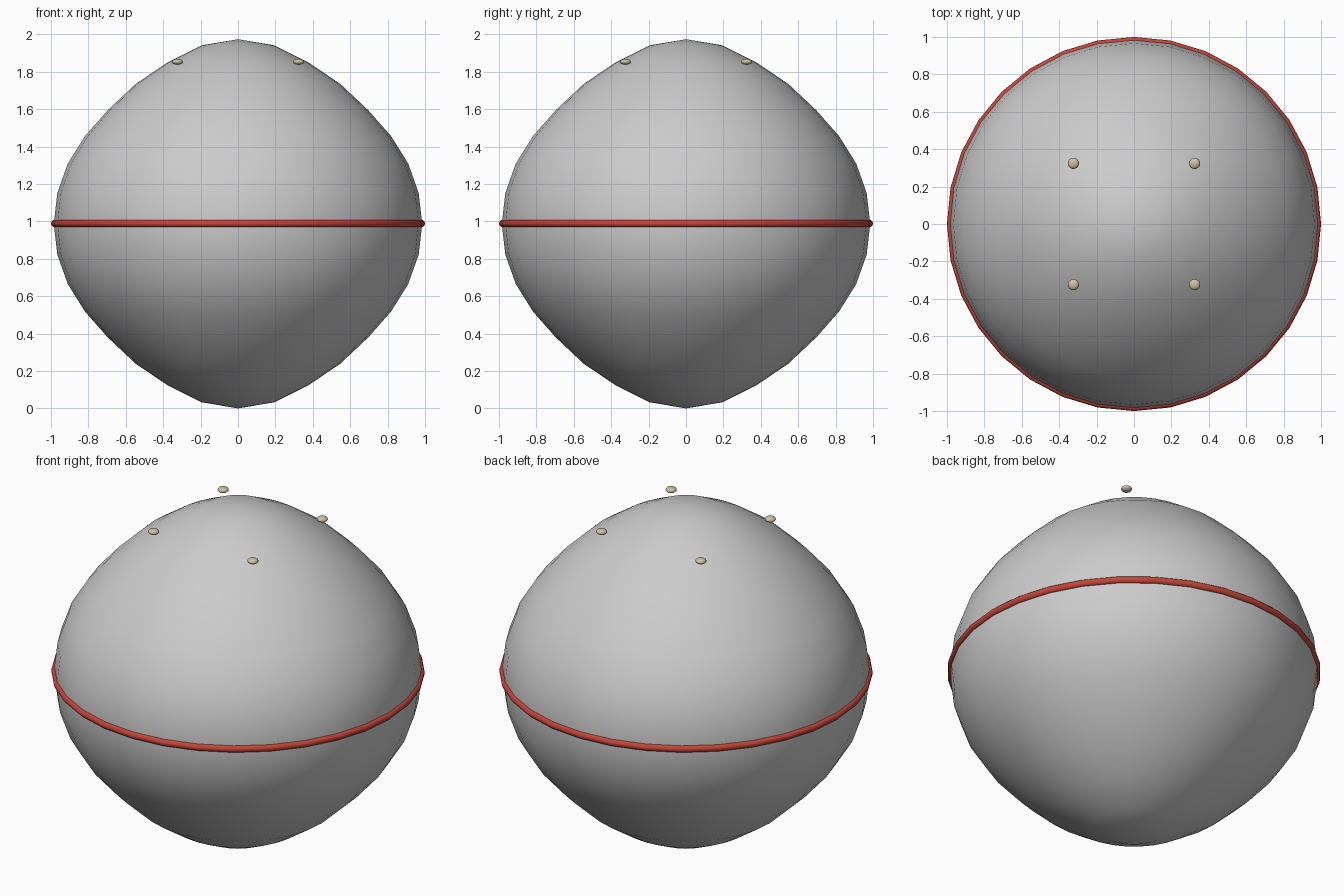
import bpy, bmesh, math
from mathutils import Matrix

if "Cube" in bpy.data.objects:
    bpy.data.objects.remove(bpy.data.objects["Cube"])

CZ = 0.987   # height of the equator
SEG = 32


def material(name, rgb):
    m = bpy.data.materials.new(name)
    m.diffuse_color = (*rgb, 1)
    m.use_nodes = True
    m.node_tree.nodes["Principled BSDF"].inputs["Base Color"].default_value = m.diffuse_color
    return m


def finish(bm, name, mat=None):
    bmesh.ops.recalc_face_normals(bm, faces=bm.faces)
    for f in bm.faces:
        f.smooth = True
    me = bpy.data.meshes.new(name)
    bm.to_mesh(me)
    bm.free()
    ob = bpy.data.objects.new(name, me)
    bpy.context.collection.objects.link(ob)
    if mat:
        me.materials.append(mat)
    return ob


red = material("red", (0.55, 0.06, 0.04))
tan = material("tan", (0.62, 0.53, 0.36))

# Body: slightly pointed ball, profile mirrored about the equator
half = [(0, 0.987), (0.195, 0.954), (0.377, 0.863), (0.547, 0.748),
        (0.697, 0.607), (0.819, 0.468), (0.910, 0.322), (0.966, 0.165)]
profile = half + [(0.985, 0)] + [(r, -z) for r, z in reversed(half)]
bm = bmesh.new()
verts = [bm.verts.new((r, 0, z + CZ)) for r, z in profile]
edges = [bm.edges.new(p) for p in zip(verts, verts[1:])]
bmesh.ops.spin(bm, geom=verts + edges, cent=(0, 0, 0), axis=(0, 0, 1),
               angle=math.tau, steps=SEG)
bmesh.ops.remove_doubles(bm, verts=bm.verts, dist=0.0005)
finish(bm, "body")

# Band round the equator
bpy.ops.mesh.primitive_torus_add(location=(0, 0, CZ + 0.002), major_radius=0.98,
                                 minor_radius=0.02, major_segments=SEG,
                                 minor_segments=12)
band = bpy.context.object
band.name = "equator_band"
band.data.materials.append(red)
bpy.ops.object.shade_smooth()

# Four flattened studs above the crown
for sx in (-1, 1):
    for sy in (-1, 1):
        bm = bmesh.new()
        bmesh.ops.create_uvsphere(
            bm, u_segments=16, v_segments=8, radius=1,
            matrix=Matrix.Translation((sx * 0.324, sy * 0.324, 1.853))
            @ Matrix.Diagonal((0.03, 0.03, 0.016, 1)))
        finish(bm, "crown_stud", tan)
